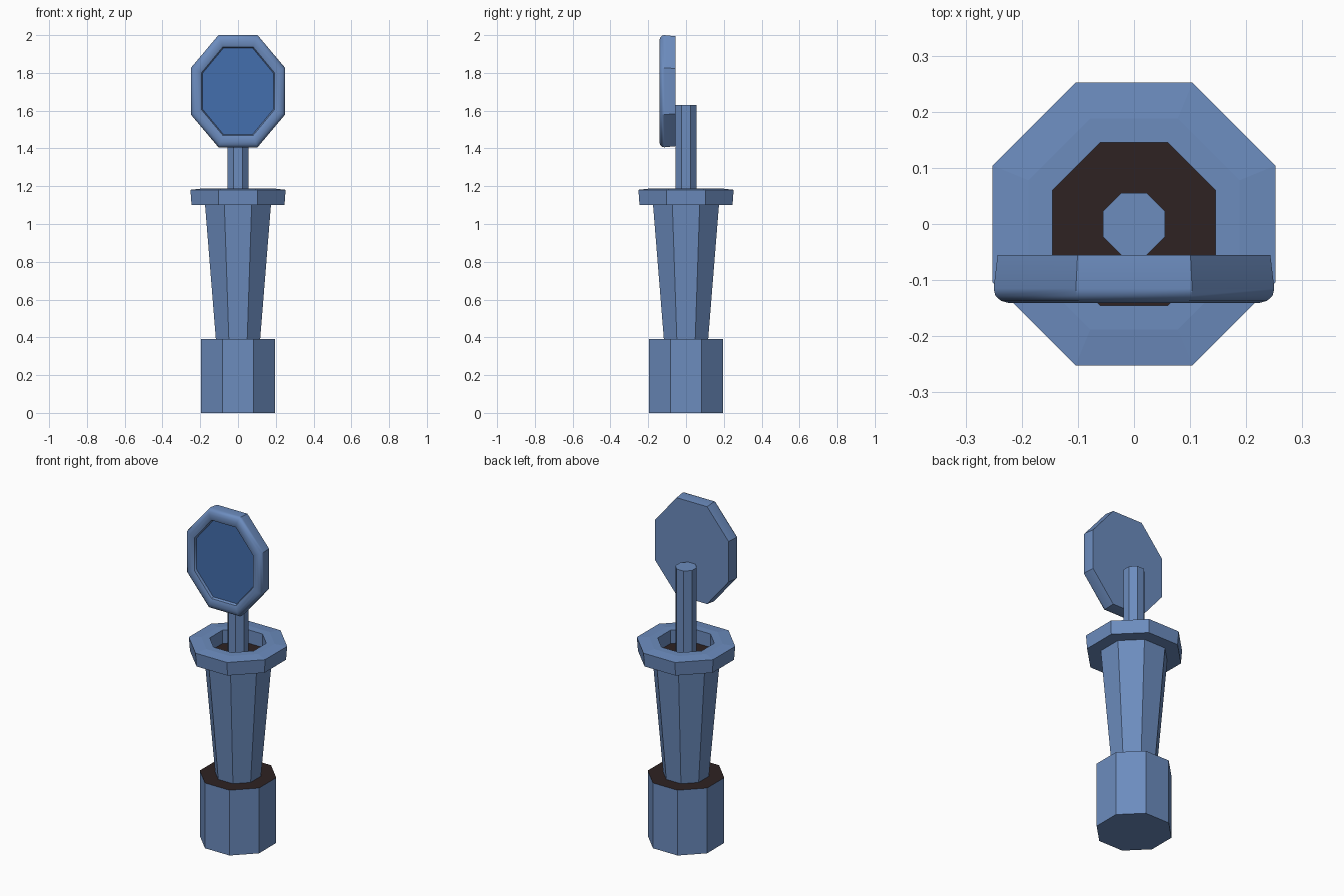
import bpy, bmesh, math

if "Cube" in bpy.data.objects:
    bpy.data.objects.remove(bpy.data.objects["Cube"])

def material(name, rgb):
    lin = [(c / 255 / 12.92) if c < 11 else ((c / 255 + 0.055) / 1.055) ** 2.4 for c in rgb]
    m = bpy.data.materials.new(name)
    m.diffuse_color = (*lin, 1)
    m.use_nodes = True
    m.node_tree.nodes["Principled BSDF"].inputs["Base Color"].default_value = m.diffuse_color
    return m

BLUE = material("dusty blue", (108, 140, 190))
GLASS = material("deep blue glass", (68, 110, 174))
DARK = material("dark brown", (46, 34, 34))

T = math.tan(math.pi / 8)

def octagon(w, h):
    """Octagon with flat sides at +-w and +-h, counter-clockwise."""
    return [(w, -h * T), (w, h * T), (w * T, h), (-w * T, h),
            (-w, h * T), (-w, -h * T), (-w * T, -h), (w * T, -h)]

def loft(name, rings, mats, place, start_cap=True, end_cap=True, closed=False, end_mat=0):
    """Skin octagon rings (w, h, d); place maps (a, b, d) to xyz."""
    bm = bmesh.new()
    loops = [[bm.verts.new(place(a, b, d)) for a, b in octagon(w, h)] for w, h, d in rings]
    pairs = list(zip(loops, loops[1:]))
    if closed:
        pairs.append((loops[-1], loops[0]))
    for lo, hi in pairs:
        for i in range(8):
            j = (i + 1) % 8
            bm.faces.new((lo[i], lo[j], hi[j], hi[i]))
    if not closed:
        if start_cap:
            bm.faces.new(loops[0][::-1])
        if end_cap:
            bm.faces.new(loops[-1]).material_index = end_mat
    bmesh.ops.recalc_face_normals(bm, faces=bm.faces)
    me = bpy.data.meshes.new(name)
    bm.to_mesh(me)
    bm.free()
    for m in mats:
        me.materials.append(m)
    ob = bpy.data.objects.new(name, me)
    bpy.context.collection.objects.link(ob)
    return ob

def upright(a, b, d):
    return (a, b, d)

# base block with dark top
loft("base", [(0.196, 0.196, 0), (0.196, 0.196, 0.39)], [BLUE, DARK], upright, end_mat=1)

# tapered column, sunk into the base, with dark top inside the rim
loft("column", [(0.110, 0.110, 0.30), (0.175, 0.175, 1.108)], [BLUE, DARK], upright, end_mat=1)

# collar ring around the column top
loft("collar", [(0.145, 0.145, 1.10), (0.246, 0.246, 1.10), (0.252, 0.252, 1.181),
                (0.188, 0.188, 1.188), (0.145, 0.145, 1.188)], [BLUE], upright, closed=True)

# pole
loft("pole", [(0.055, 0.055, 1.08), (0.055, 0.055, 1.63)], [BLUE], upright)

# upright octagonal panel: rounded frame with recessed glass
CZ = 1.703
frame = loft("panel", [
    (0.243, 0.291, -0.055), (0.250, 0.297, -0.115), (0.247, 0.294, -0.128),
    (0.237, 0.284, -0.137), (0.222, 0.268, -0.141), (0.205, 0.247, -0.140),
    (0.194, 0.234, -0.135), (0.188, 0.228, -0.122)],
    [BLUE, GLASS], lambda a, b, d: (a, d, CZ + b), end_mat=1)

# smooth only the rounded frame profile
bpy.context.view_layer.objects.active = frame
frame.select_set(True)
bpy.ops.object.shade_smooth_by_angle(angle=math.radians(38))
